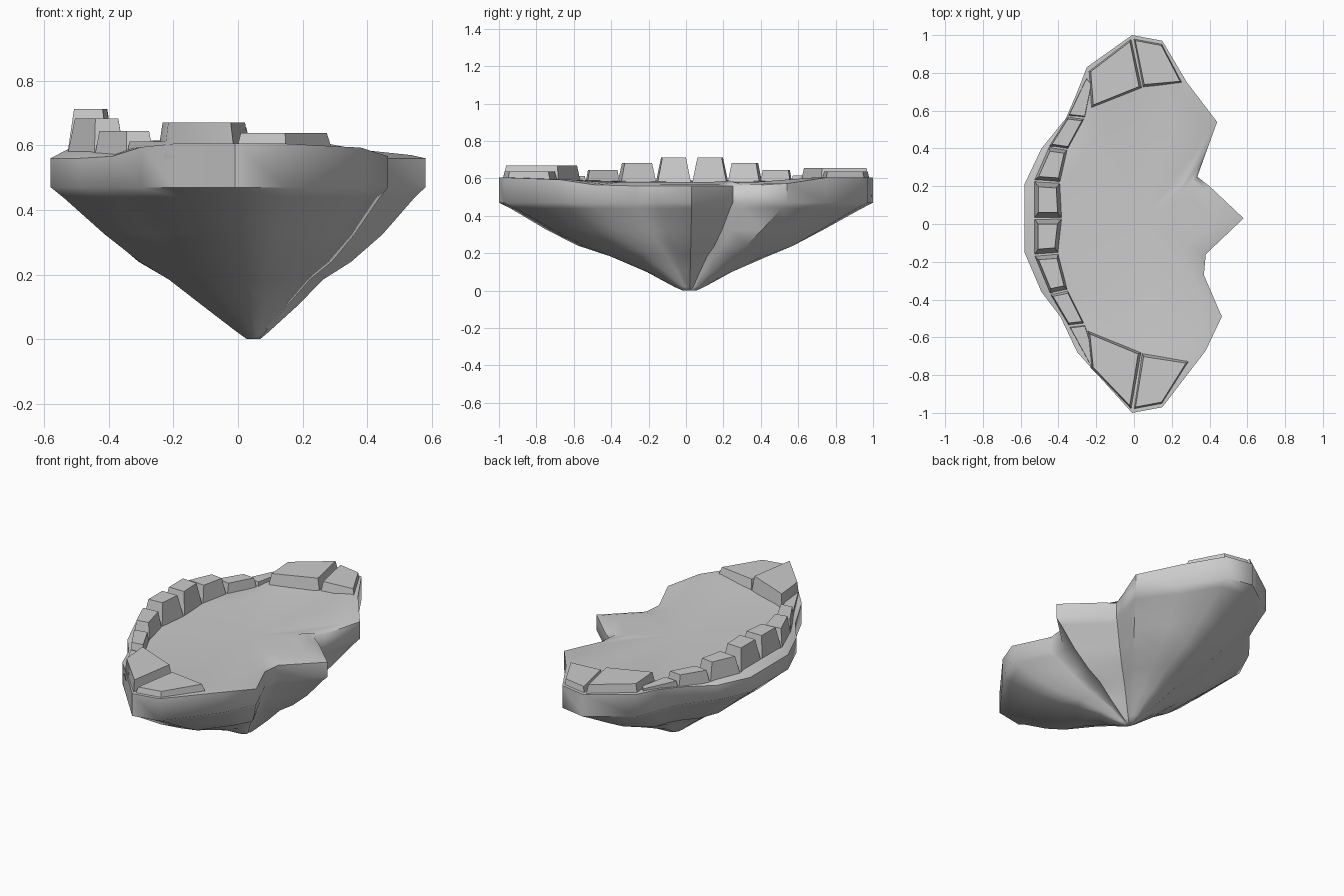
import bpy, bmesh, math, random
from mathutils import Vector

if "Cube" in bpy.data.objects:
    bpy.data.objects.remove(bpy.data.objects["Cube"])

random.seed(4)
CX, CY = 0.05, 0.02          # the keel point all rings shrink towards


def finish(name, bm, angle=55):
    bmesh.ops.recalc_face_normals(bm, faces=bm.faces)
    me = bpy.data.meshes.new(name)
    bm.to_mesh(me)
    bm.free()
    ob = bpy.data.objects.new(name, me)
    bpy.context.collection.objects.link(ob)
    bpy.ops.object.select_all(action='DESELECT')
    ob.select_set(True)
    bpy.context.view_layer.objects.active = ob
    bpy.ops.object.shade_smooth_by_angle(angle=math.radians(angle))
    return ob


# crescent outline seen from above
outline = [(-.01, 1), (.15, .97), (.28, .75), (.44, .54), (.36, .32), (.335, .25),
           (.40, .20), (.58, .03), (.38, -.16), (.37, -.27), (.465, -.49),
           (.38, -.67), (.15, -.97), (-.01, -1), (-.2, -.79), (-.30, -.68),
           (-.39, -.49), (-.49, -.36), (-.58, -.15), (-.58, .21), (-.49, .40),
           (-.36, .56), (-.30, .70), (-.25, .83)]


def rim_top(x, y):
    return .56 + .045 * min(1, max(0, (abs(y) - .45) / .3))


# body: keel cone, upright rim and slightly dished floor as stacked rings
bm = bmesh.new()
levels = [(.035, 0), (.08, .02), (.24, .10), (.42, .185), (.58, .24), (.74, .325),
          (.94, .44), (1, .47), (1, None), (.915, .59), (.7, .582)]
rings = []
for i, (s, z) in enumerate(levels):
    ring = []
    for x, y in outline:
        k = s + (random.uniform(-.018, .012) if 2 <= i <= 5 else 0)
        h = rim_top(x, y) if z is None else z
        if i == 9:                                   # lip follows the low spur
            h = .57 if x > .34 and abs(y) < .6 else max(.588, rim_top(x, y))
        ring.append(bm.verts.new((CX + (x - CX) * k, CY + (y - CY) * k, h)))
    rings.append(ring)
n = len(outline)
for a, b in zip(rings, rings[1:]):
    for i in range(n):
        j = (i + 1) % n
        bm.faces.new((a[i], a[j], b[j], b[i]))
for ring, z in ((rings[0], 0), (rings[-1], .58)):
    c = bm.verts.new((CX, CY, z))
    for i in range(n):
        bm.faces.new((ring[i], ring[(i + 1) % n], c))
finish("crescent_body", bm)


# tapered block on a four-sided footprint
def block(name, foot, top, shrink, base=.56):
    bm = bmesh.new()
    c = sum((Vector(p) for p in foot), Vector((0, 0))) / len(foot)
    low = [bm.verts.new((x, y, base)) for x, y in foot]
    high = []
    for p in foot:
        q = c + (Vector(p) - c) * shrink
        high.append(bm.verts.new((q.x, q.y, top)))
    bm.faces.new(low)
    bm.faces.new(high)
    for i in range(len(foot)):
        j = (i + 1) % len(foot)
        bm.faces.new((low[i], low[j], high[j], high[i]))
    finish(name, bm, 40)


# row of small blocks along the curved rim: (outer point, inner point) at each joint
joints = [((-.22, -.77), (-.20, -.73)), ((-.345, -.54), (-.26, -.53)),
          ((-.445, -.37), (-.35, -.35)), ((-.53, -.165), (-.40, -.155)),
          ((-.53, .03), (-.38, .03)), ((-.53, .23), (-.39, .22)),
          ((-.45, .41), (-.35, .395)), ((-.35, .57), (-.26, .56)),
          ((-.25, .78), (-.22, .75))]
tops = [.612, .645, .683, .713, .713, .683, .645, .615]
for i, top in enumerate(tops):
    (o0, i0), (o1, i1) = joints[i], joints[i + 1]
    block(f"rim_block_{i}", [o0, o1, i1, i0], top, .95 - 2.2 * (top - .59))

# paired large blocks at each end of the crescent
block("back_end_block", [(-.01, .99), (-.245, .81), (-.23, .61), (.045, .72)], .655, .88)
block("back_end_step", [(-.01, .99), (.15, .96), (.265, .74), (.045, .72)], .638, .86)
block("front_end_block", [(-.01, -.99), (-.23, -.76), (-.25, -.56), (.04, -.68)], .67, .88)
block("front_end_step", [(-.01, -.99), (.15, -.96), (.30, -.72), (.04, -.68)], .638, .86)
